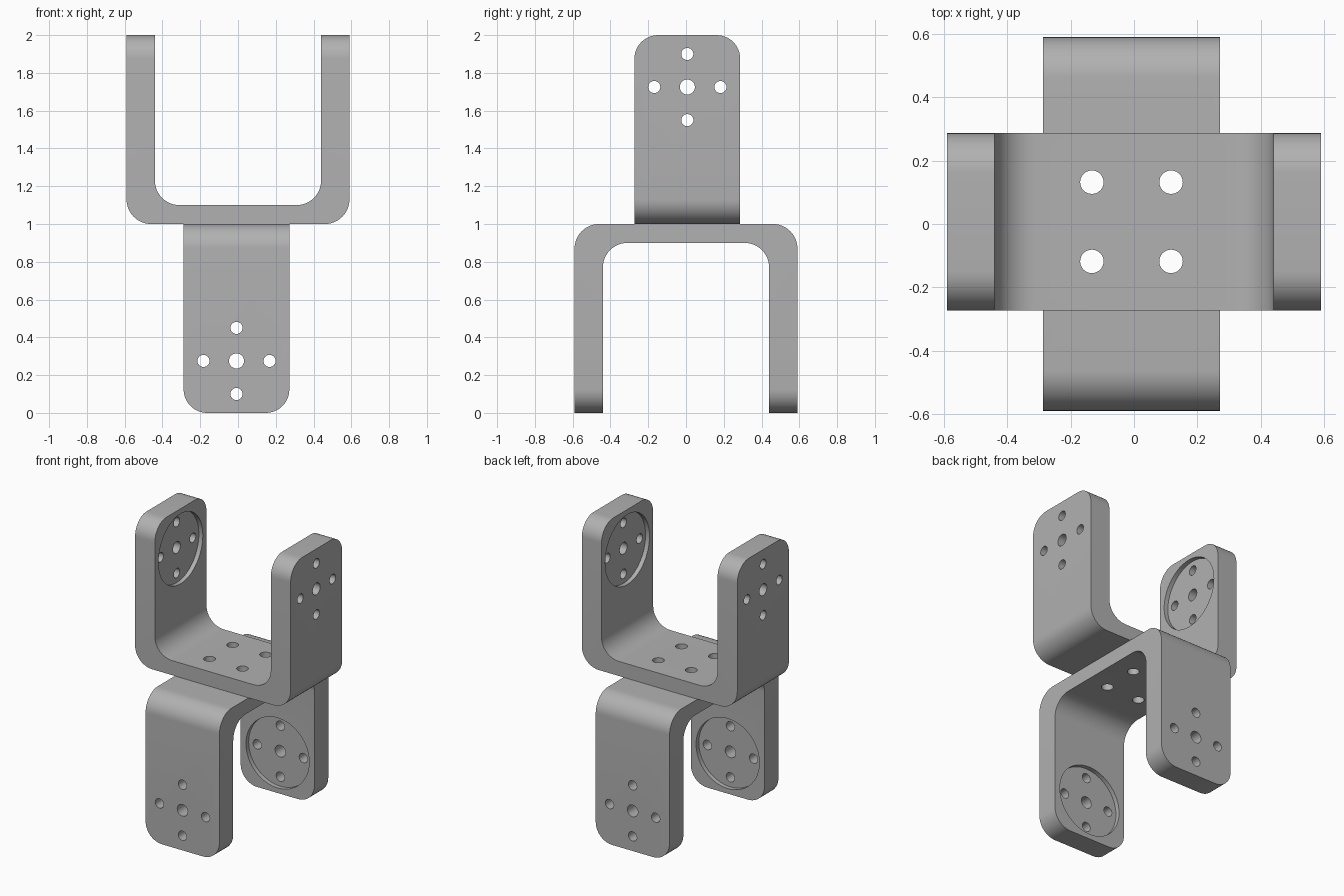
import bpy, bmesh, math
from mathutils import Matrix, Vector

if "Cube" in bpy.data.objects:
    bpy.data.objects.remove(bpy.data.objects["Cube"])

HALF, INNER, FLOOR, TALL, DEPTH = 0.59, 0.44, 0.10, 1.0, 0.56
R_OUT, R_IN, R_TIP = 0.13, 0.13, 0.125
PIN_Z, PIN_STEP, BASE_STEP = 0.725, 0.175, 0.125

grey = bpy.data.materials.new("metal_grey")
grey.diffuse_color = (0.44, 0.44, 0.44, 1)
grey.use_nodes = True
grey.node_tree.nodes["Principled BSDF"].inputs["Base Color"].default_value = grey.diffuse_color


def arc(cx, cz, r, start, end, n=12):
    """Points of a circular arc in the XZ plane, angles in degrees."""
    angles = [math.radians(start + (end - start) * i / n) for i in range(n + 1)]
    return [(cx + r * math.cos(a), cz + r * math.sin(a)) for a in angles]


def add_object(name, bm):
    bmesh.ops.recalc_face_normals(bm, faces=bm.faces[:])
    mesh = bpy.data.meshes.new(name)
    bm.to_mesh(mesh)
    bm.free()
    obj = bpy.data.objects.new(name, mesh)
    bpy.context.collection.objects.link(obj)
    return obj


def add_rod(bm, center, radius, length, along_x, segments=32):
    matrix = Matrix.Translation(center)
    if along_x:
        matrix = matrix @ Matrix.Rotation(math.pi / 2, 4, 'Y')
    bmesh.ops.create_cone(bm, cap_ends=True, segments=segments, radius1=radius,
                          radius2=radius, depth=length, matrix=matrix)


def cut(obj, cutter):
    mod = obj.modifiers.new("cut", 'BOOLEAN')
    mod.operation, mod.solver, mod.object = 'DIFFERENCE', 'EXACT', cutter
    bpy.context.view_layer.objects.active = obj
    bpy.ops.object.modifier_apply(modifier=mod.name)
    bpy.data.objects.remove(cutter)


def u_bracket(name, matrix):
    # U profile, extruded across the bracket depth
    outline = [(-HALF, TALL)] + arc(-HALF + R_OUT, R_OUT, R_OUT, 180, 270)
    outline += arc(HALF - R_OUT, R_OUT, R_OUT, 270, 360) + [(HALF, TALL), (INNER, TALL)]
    outline += arc(INNER - R_IN, FLOOR + R_IN, R_IN, 0, -90)
    outline += arc(-INNER + R_IN, FLOOR + R_IN, R_IN, -90, -180) + [(-INNER, TALL)]
    bm = bmesh.new()
    face = bm.faces.new([bm.verts.new((x, -DEPTH / 2, z)) for x, z in outline])
    new = bmesh.ops.extrude_face_region(bm, geom=[face])["geom"]
    bmesh.ops.translate(bm, vec=(0, DEPTH, 0),
                        verts=[v for v in new if isinstance(v, bmesh.types.BMVert)])
    # Rounded arm tips
    tips = [e for e in bm.edges if all(abs(v.co.z - TALL) < 1e-4 for v in e.verts)
            and abs(e.verts[0].co.y - e.verts[1].co.y) < 1e-4]
    bmesh.ops.bevel(bm, geom=tips, offset=R_TIP, segments=12, profile=0.5, affect='EDGES')
    obj = add_object(name, bm)
    obj.data.materials.append(grey)

    # Round recess on the inside of both arms
    bm = bmesh.new()
    add_rod(bm, Vector((0, 0, PIN_Z)), 0.24, 2 * (INNER + 0.03), True, 64)
    cut(obj, add_object("recess_cutter", bm))

    # Pin holes through both arms and screw holes through the base
    bm = bmesh.new()
    add_rod(bm, Vector((0, 0, PIN_Z)), 0.04, 1.5, True)
    for dy, dz in ((1, 0), (-1, 0), (0, 1), (0, -1)):
        add_rod(bm, Vector((0, dy * PIN_STEP, PIN_Z + dz * PIN_STEP)), 0.032, 1.5, True)
    cut(obj, add_object("pin_cutter", bm))
    bm = bmesh.new()
    for sx in (-1, 1):
        for sy in (-1, 1):
            add_rod(bm, Vector((sx * BASE_STEP, sy * BASE_STEP, FLOOR / 2)), 0.037, 0.3, False)
    # Keep the screw holes of both brackets in line
    bmesh.ops.translate(bm, verts=bm.verts[:],
                        vec=matrix.inverted() @ Vector((-0.008, 0.007, 1.0)))
    cut(obj, add_object("screw_cutter", bm))

    obj.data.transform(matrix)
    bpy.ops.object.select_all(action='DESELECT')
    obj.select_set(True)
    bpy.context.view_layer.objects.active = obj
    bpy.ops.object.shade_smooth_by_angle(angle=math.radians(30))


# Upper bracket opens upward, lower one is flipped and turned a quarter
u_bracket("upper_bracket", Matrix.Translation((0, 0.007, 1.0)))
u_bracket("lower_bracket", Matrix.Translation((-0.008, 0, 1.0))
          @ Matrix.Rotation(math.pi / 2, 4, 'Z') @ Matrix.Rotation(math.pi, 4, 'X'))
